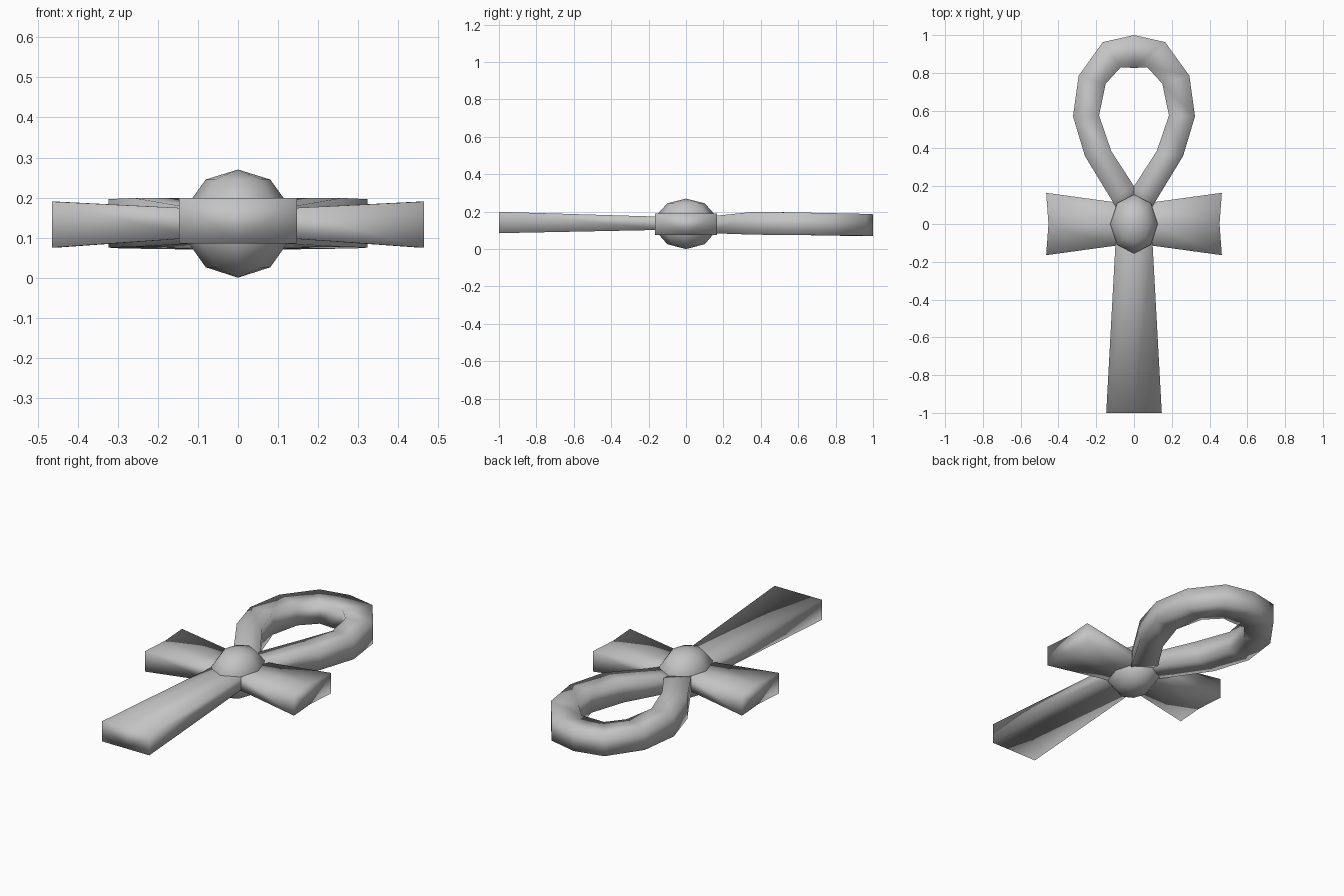
import bpy, bmesh
from math import sin, cos, pi
from mathutils import Vector

cube = bpy.data.objects.get("Cube")
if cube:
    bpy.data.objects.remove(cube, do_unlink=True)

stone = bpy.data.materials.new("grey stone")
stone.use_nodes = True
GREY = (0.55, 0.55, 0.55, 1)
stone.diffuse_color = GREY
stone.node_tree.nodes["Principled BSDF"].inputs["Base Color"].default_value = GREY


def finish(name, bm):
    """Turn a bmesh into a fully smooth-shaded grey object."""
    bmesh.ops.recalc_face_normals(bm, faces=bm.faces)
    mesh = bpy.data.meshes.new(name)
    bm.to_mesh(mesh)
    bm.free()
    mesh.materials.append(stone)
    mesh.polygons.foreach_set("use_smooth", [True] * len(mesh.polygons))
    obj = bpy.data.objects.new(name, mesh)
    bpy.context.collection.objects.link(obj)
    return obj


def loft(name, sections):
    """Skin a row of equal cross-sections and cap both ends."""
    bm = bmesh.new()
    rings = [[bm.verts.new(p) for p in s] for s in sections]
    n = len(rings[0])
    for a, b in zip(rings, rings[1:]):
        for i in range(n):
            j = (i + 1) % n
            bm.faces.new((a[i], a[j], b[j], b[i]))
    bm.faces.new(rings[0])
    bm.faces.new(rings[-1])
    return finish(name, bm)


def flared_arm(name, direction, stations):
    """Box-section bar; stations are (distance, half width, low, high, end dip)."""
    d = Vector(direction)
    side = Vector((-d.y, d.x, 0))
    sections = []
    for dist, half, low, high, dip in stations:
        ring = []
        for s, z in ((-1, low), (0, low), (1, low), (1, high), (0, high), (-1, high)):
            p = d * (dist - (0 if s else dip)) + side * (half * s)
            ring.append((p.x, p.y, z))
        sections.append(ring)
    return loft(name, sections)


# Cross arms and stem
ARM = [(0, 0.1, 0.105, 0.168, 0), (0.1, 0.115, 0.1, 0.172, 0), (0.465, 0.165, 0.075, 0.19, 0.012)]
STEM = [(0, 0.09, 0.105, 0.168, 0), (0.1, 0.098, 0.103, 0.172, 0), (1.0, 0.147, 0.085, 0.199, 0)]
flared_arm("left_arm", (1, 0, 0), ARM)
flared_arm("right_arm", (-1, 0, 0), ARM)
flared_arm("stem", (0, -1, 0), STEM)

# Loop: outer xy, inner xy, low and high of each station on the left half
HALF = [
    ((0.06, 0.03), (0, 0.13), 0.095, 0.17),
    ((0.12, 0.13), (0, 0.2), 0.085, 0.175),
    ((0.26, 0.36), (0.12, 0.385), 0.077, 0.199),
    ((0.323, 0.57), (0.185, 0.575), 0.075, 0.196),
    ((0.293, 0.785), (0.15, 0.743), 0.073, 0.192),
    ((0.165, 0.963), (0.07, 0.83), 0.071, 0.188),
    ((0, 1.0), (0, 0.826), 0.07, 0.186),
]


def loop_section(station, sx):
    (ox, oy), (ix, iy), low, high = station
    return [(sx * ox, oy, low), (sx * ox, oy, high), (sx * ix, iy, high), (sx * ix, iy, low)]


loft("loop", [loop_section(s, 1) for s in HALF] + [loop_section(s, -1) for s in HALF[-2::-1]])

# Faceted oval boss, domed above and below
bm = bmesh.new()
rings = []
for scale, z in ((0.64, 0.026), (1, 0.09), (1, 0.182), (0.64, 0.245)):
    rings.append([bm.verts.new((0.126 * scale * cos(i * pi / 4), 0.156 * scale * sin(i * pi / 4), z))
                  for i in range(8)])
bottom, top = bm.verts.new((0, 0, 0)), bm.verts.new((0, 0, 0.27))
for i in range(8):
    j = (i + 1) % 8
    for a, b in zip(rings, rings[1:]):
        bm.faces.new((a[i], a[j], b[j], b[i]))
    bm.faces.new((bottom, rings[0][j], rings[0][i]))
    bm.faces.new((top, rings[-1][i], rings[-1][j]))
finish("centre_boss", bm)
